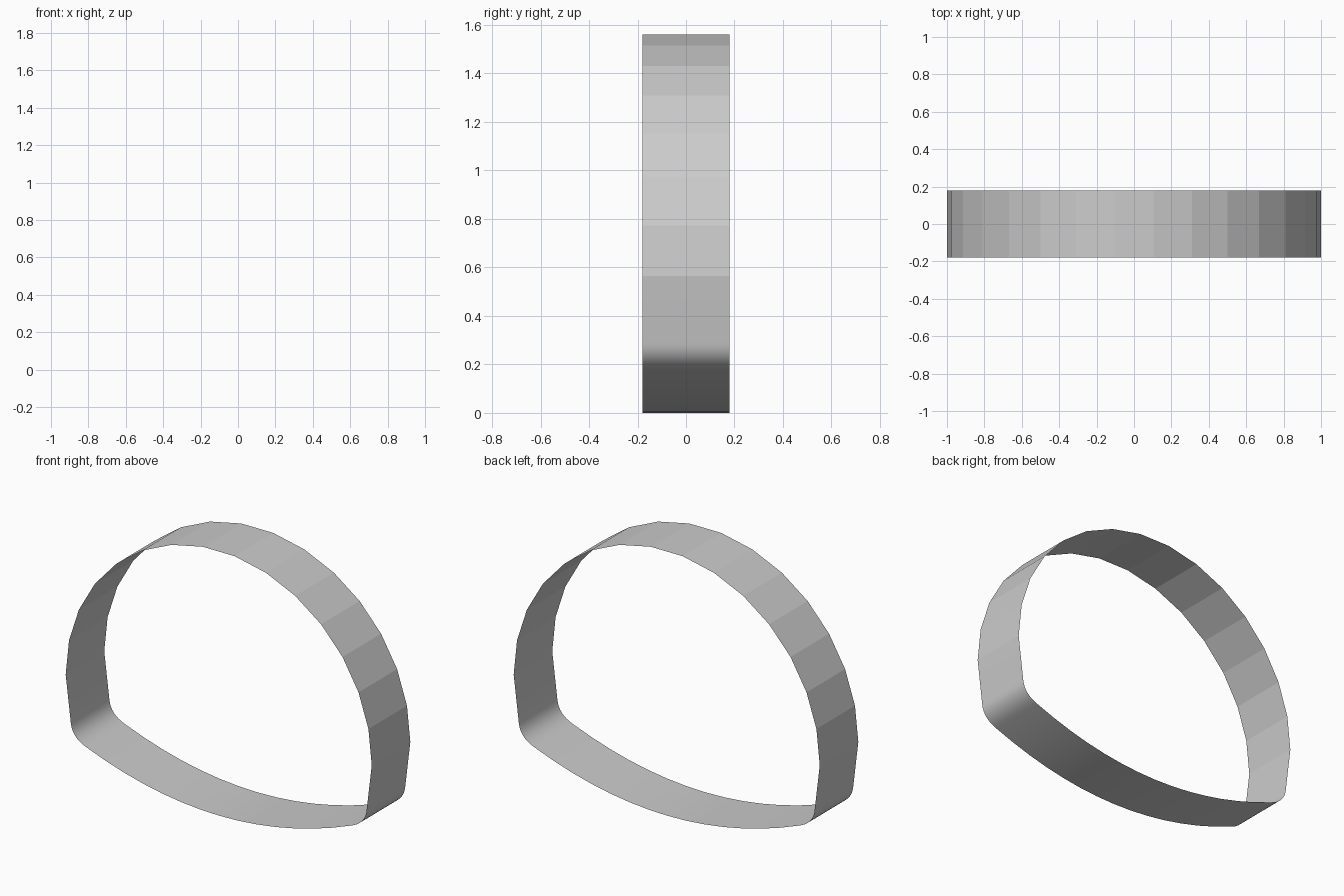
import bpy, bmesh, math
from mathutils import Vector

if "Cube" in bpy.data.objects:
    bpy.data.objects.remove(bpy.data.objects["Cube"])

HALF_WIDTH = 0.18
CENTRE_Z = 0.565

# Upper half circle, faceted in 12 degree steps, right to left
profile = [Vector((math.cos(math.radians(12 * i)),
                   CENTRE_Z + math.sin(math.radians(12 * i)))) for i in range(16)]
flat_count = len(profile) - 1


def corner(start, ctrl, end, n=8):
    """Rounded corner as a quadratic curve."""
    return [(1 - t) ** 2 * start + 2 * t * (1 - t) * ctrl + t * t * end
            for t in (i / n for i in range(n + 1))]


# Left rounded corner, shallow sagging base, mirrored right corner
left = corner(Vector((-0.966, 0.285)), Vector((-0.955, 0.205)), Vector((-0.865, 0.172)))
base = [Vector((x, 0.23 * x * x)) for x in (-0.865 + 1.73 * i / 14 for i in range(1, 14))]
right = [Vector((-p.x, p.y)) for p in reversed(left)]
profile += left + base + right

# Sweep the closed profile across the depth as a thin open band
bm = bmesh.new()
rims = [[bm.verts.new((p.x, y, p.y)) for p in profile] for y in (-HALF_WIDTH, HALF_WIDTH)]
n = len(profile)
for i in range(n):
    j = (i + 1) % n
    face = bm.faces.new((rims[0][i], rims[1][i], rims[1][j], rims[0][j]))
    face.smooth = i >= flat_count
bmesh.ops.recalc_face_normals(bm, faces=bm.faces)
# Make normals point away from the middle
bm.normal_update()
first = bm.faces[:][0]
if first.normal.dot(first.calc_center_median() - Vector((0, 0, CENTRE_Z))) < 0:
    bmesh.ops.reverse_faces(bm, faces=bm.faces)

mesh = bpy.data.meshes.new("arched_band")
bm.to_mesh(mesh)
bm.free()
bpy.context.collection.objects.link(bpy.data.objects.new("arched_band", mesh))
